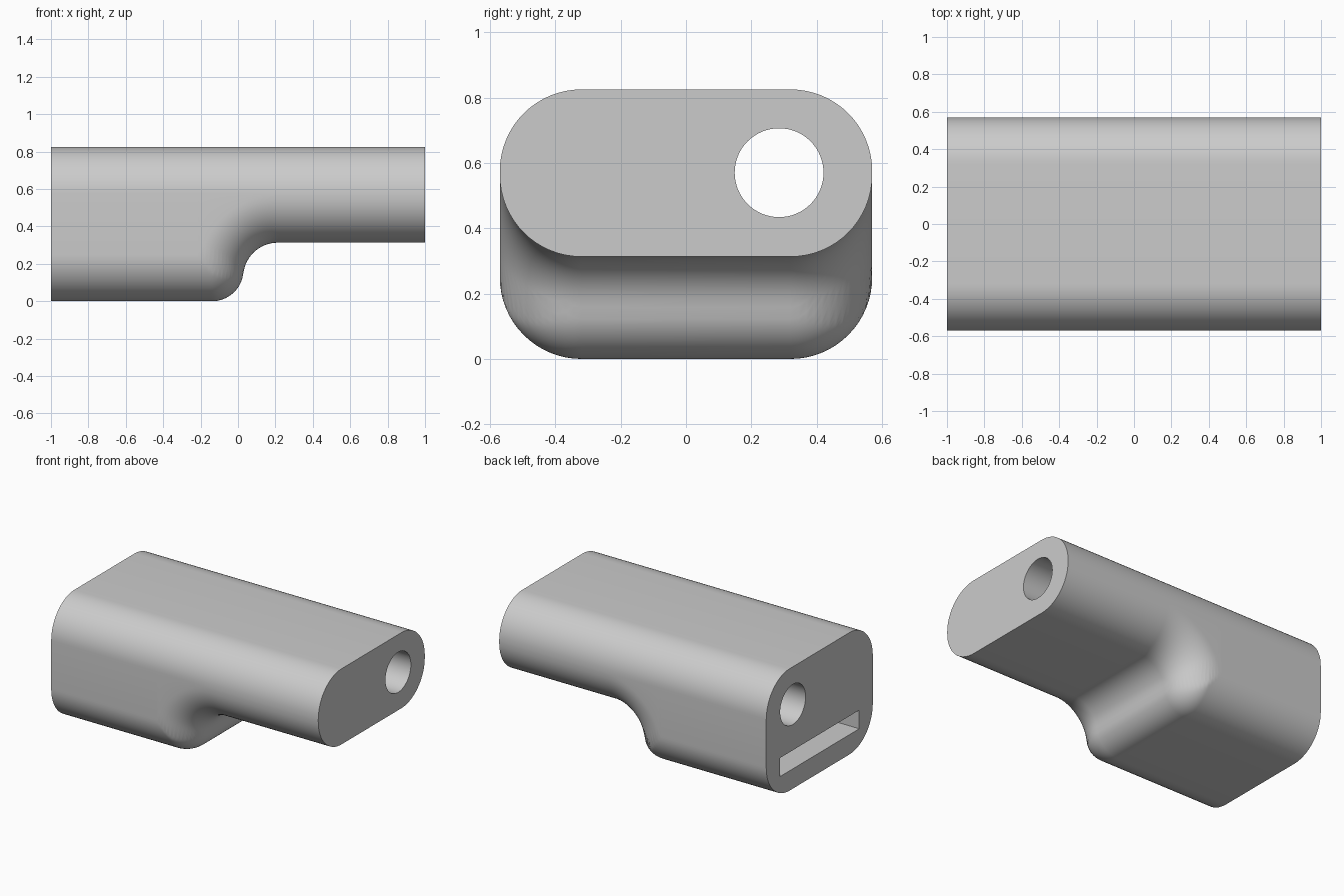
import bpy, bmesh, math

if "Cube" in bpy.data.objects:
    bpy.data.objects.remove(bpy.data.objects["Cube"])

HALF_W, TOP, STEP, R = 0.57, 0.825, 0.313, 0.25
R_OUT, R_IN = 0.17, 0.185          # convex and concave radii of the step
X_OUT = -0.14
X_IN = X_OUT + math.sqrt((R_OUT + R_IN) ** 2 - (R_OUT + R_IN - STEP) ** 2)
X_MID = X_OUT + (X_IN - X_OUT) * R_OUT / (R_OUT + R_IN)

grey = bpy.data.materials.new("light grey")
grey.use_nodes = True
colour = (0.6, 0.6, 0.6, 1)
grey.diffuse_color = colour
grey.node_tree.nodes["Principled BSDF"].inputs["Base Color"].default_value = colour


def underside(x):
    """Height of the underside: flat, convex arc, concave arc, flat."""
    if x <= X_OUT:
        return 0.0
    if x >= X_IN:
        return STEP
    if x < X_MID:
        return R_OUT - math.sqrt(max(0, R_OUT ** 2 - (x - X_OUT) ** 2))
    return STEP - R_IN + math.sqrt(max(0, R_IN ** 2 - (x - X_IN) ** 2))


def offset_underside(x, o):
    """Underside offset inward by o, for an evenly rounded edge."""
    n = 120
    steps = [math.sin(math.pi / 2 * i / n) for i in range(-n, n + 1)]
    return max(underside(x + o * s) + o * math.sqrt(max(0, 1 - s * s)) for s in steps)


def section(x, n=16):
    """Rounded cross-section at x."""
    right_low, right_high = [], []
    for i in range(n + 1):
        a = math.pi / 2 * i / n
        y = HALF_W - R + R * math.sin(a)
        inset = R * (1 - math.cos(a))
        right_low.append((x, y, offset_underside(x, inset)))
        right_high.append((x, y, TOP - inset))
    half = right_low + right_high[::-1]
    return half + [(px, -py, pz) for px, py, pz in reversed(half)]


# Body: lofted sections, dense around the step
dense = 100
stations = [-1] + [-0.46 + 0.7 * i / dense for i in range(dense + 1)] + [1]
bm = bmesh.new()
rings = [[bm.verts.new(p) for p in section(x)] for x in stations]
for a, b in zip(rings, rings[1:]):
    for i in range(len(a)):
        j = (i + 1) % len(a)
        bm.faces.new((a[i], a[j], b[j], b[i]))
bm.faces.new(rings[0])
bm.faces.new(rings[-1])
bmesh.ops.recalc_face_normals(bm, faces=bm.faces[:])
mesh = bpy.data.meshes.new("body")
bm.to_mesh(mesh)
bm.free()
body = bpy.data.objects.new("body", mesh)
bpy.context.collection.objects.link(body)
mesh.materials.append(grey)

# Cutters: round through-hole and blind slot in the right end
bpy.ops.mesh.primitive_cylinder_add(vertices=64, radius=0.136, depth=2.4,
                                    location=(0, 0.285, 0.57),
                                    rotation=(0, math.pi / 2, 0))
hole = bpy.context.object
hole.name = "hole_cutter"
bpy.ops.mesh.primitive_cube_add(size=1, location=(-0.7, 0, 0.197))
slot = bpy.context.object
slot.name = "slot_cutter"
slot.scale = (1.0, 0.85, 0.126)

bpy.ops.object.select_all(action="DESELECT")
body.select_set(True)
bpy.context.view_layer.objects.active = body
for cutter in (hole, slot):
    cutter.hide_render = True
    cutter.data.materials.append(grey)
    mod = body.modifiers.new("cut", "BOOLEAN")
    mod.operation = "DIFFERENCE"
    mod.solver = "EXACT"
    mod.object = cutter
    bpy.ops.object.modifier_apply(modifier=mod.name)
    bpy.data.objects.remove(cutter)

bpy.ops.object.shade_smooth_by_angle(angle=math.radians(40))
